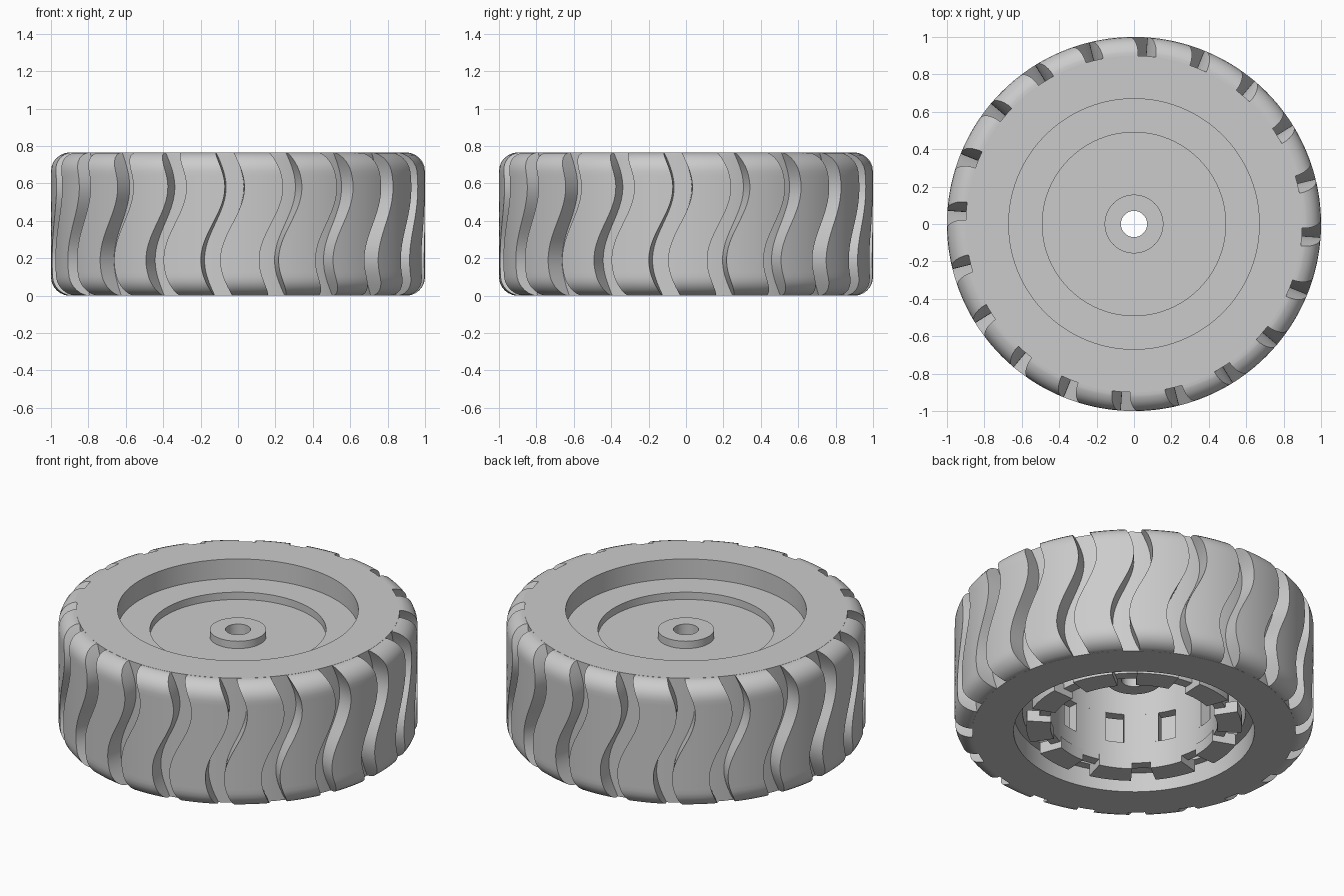
import bpy, bmesh, math
from math import sin, cos, pi, radians

old = bpy.data.objects.get("Cube")
if old:
    bpy.data.objects.remove(old, do_unlink=True)

GREY = (0.6, 0.6, 0.6, 1)
mat = bpy.data.materials.new("plain grey")
mat.use_nodes = True
mat.diffuse_color = GREY
mat.node_tree.nodes["Principled BSDF"].inputs["Base Color"].default_value = GREY

H = 0.765
TREADS = 20
TEETH = 10


def finish(name, bm):
    bmesh.ops.recalc_face_normals(bm, faces=bm.faces)
    me = bpy.data.meshes.new(name)
    bm.to_mesh(me)
    bm.free()
    me.materials.append(mat)
    ob = bpy.data.objects.new(name, me)
    bpy.context.collection.objects.link(ob)
    bpy.ops.object.select_all(action='DESELECT')
    ob.select_set(True)
    bpy.context.view_layer.objects.active = ob
    bpy.ops.object.shade_smooth_by_angle(angle=radians(30))
    return ob


def skin(bm, rings, closed=False):
    """Bridge equal closed loops; cap the two ends unless closed."""
    loops = [[bm.verts.new(p) for p in ring] for ring in rings]
    pairs = list(zip(loops, loops[1:])) + ([(loops[-1], loops[0])] if closed else [])
    for a, b in pairs:
        for i in range(len(a)):
            j = (i + 1) % len(a)
            bm.faces.new((a[i], a[j], b[j], b[i]))
    if not closed:
        bm.faces.new(loops[0])
        bm.faces.new(loops[-1])


def arc(bm, profile, start, end, steps):
    """Sweep an (r, z) profile around z between two angles."""
    full = end - start > 2 * pi - 0.001
    rings = []
    for i in range(steps if full else steps + 1):
        t = start + (end - start) * i / steps
        rings.append([(r * cos(t), r * sin(t), z) for r, z in profile])
    skin(bm, rings, full)


def box_profile(r0, r1, z0, z1):
    return [(r0, z0), (r1, z0), (r1, z1), (r0, z1)]


# Wheel body: tyre core, stepped dish, hub and axle hole
bm = bmesh.new()
arc(bm, [(0.9, 0), (0.9, H), (0.67, H), (0.67, 0.645), (0.49, 0.645),
         (0.49, 0.6), (0.157, 0.6), (0.157, 0.645), (0.07, 0.645),
         (0.07, 0.33), (0.157, 0.33), (0.157, 0.56), (0.62, 0.56),
         (0.62, 0.12), (0.67, 0.12), (0.67, 0)], 0, 2 * pi, 96)
finish("wheel_body", bm)


# Tread blocks: wavy swept bars with rounded shoulders
def tread_radius(z):
    d = max(0, 0.1 - min(z, H - z)) / 0.1
    return 0.9 + 0.1 * math.sqrt(max(0, 1 - d * d))


def wave(z):
    return -0.083 + 0.065 * sin(2 * pi * (z - 0.385) / 0.78)


shoulder = [0.1 * (1 - cos(pi / 2 * i / 6)) for i in range(6)]
heights = [max(z, 0.001) for z in shoulder]
heights += [0.1 + (H - 0.2) * i / 22 for i in range(23)]
heights += [H - max(z, 0.001) for z in reversed(shoulder)]

pitch = 2 * pi / TREADS
gap = 0.105
bm = bmesh.new()
for k in range(TREADS):
    rings = []
    for z in heights:
        a0 = -pi / 2 + k * pitch + wave(z) + gap / 2
        angles = [a0 + (pitch - gap) * i / 6 for i in range(7)]
        R = tread_radius(z)
        ring = [(R * cos(a), R * sin(a), z) for a in angles]
        ring += [(0.89 * cos(a), 0.89 * sin(a), z) for a in reversed(angles)]
        rings.append(ring)
    skin(bm, rings)
finish("tread_blocks", bm)

# Inner drum: two hoops joined by posts, leaving windows between them
step = 2 * pi / TEETH
bm = bmesh.new()
arc(bm, box_profile(0.47, 0.53, 0.07, 0.2), 0, 2 * pi, 80)
arc(bm, box_profile(0.47, 0.53, 0.38, 0.57), 0, 2 * pi, 80)
for k in range(TEETH):
    c = -pi / 4 + (k + 0.5) * step
    half = step / 2 - 0.11
    arc(bm, box_profile(0.47, 0.53, 0.2, 0.38), c - half, c + half, 6)
finish("inner_drum", bm)

# Locking teeth around the lower edge of the drum
bm = bmesh.new()
for k in range(TEETH):
    c = -pi / 4 + k * step
    arc(bm, box_profile(0.465, 0.6, 0.03, 0.1), c - 0.2, c + 0.2, 6)
finish("drum_teeth", bm)
